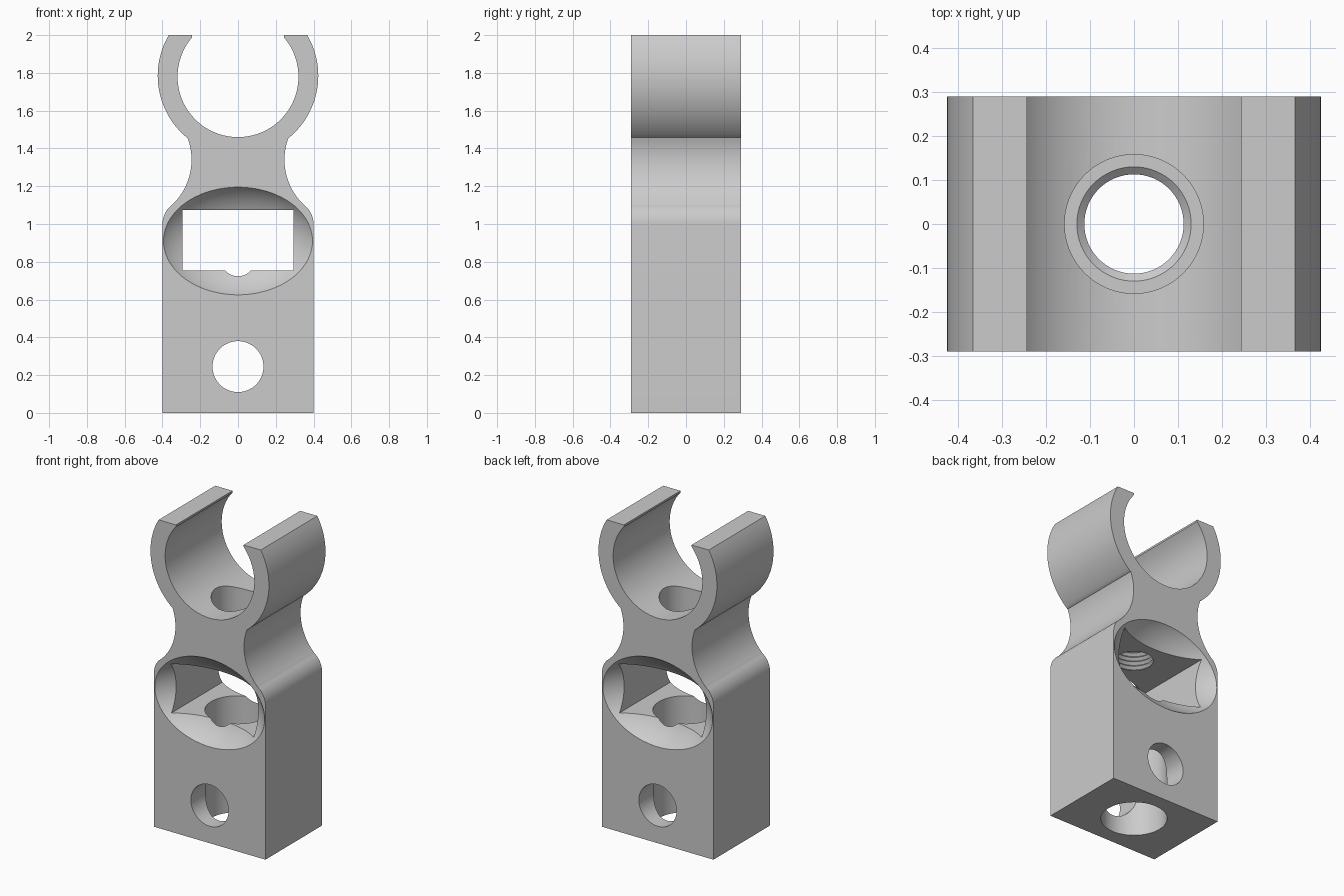
import bpy, bmesh
from math import radians, cos, sin, sqrt
from mathutils import Matrix

cube = bpy.data.objects.get("Cube")
if cube:
    bpy.data.objects.remove(cube, do_unlink=True)

HALF_DEPTH = 0.29

grey = bpy.data.materials.new("plain grey")
grey.use_nodes = True
grey.diffuse_color = (0.6, 0.6, 0.6, 1)
grey.node_tree.nodes["Principled BSDF"].inputs["Base Color"].default_value = (0.6, 0.6, 0.6, 1)


def make_object(name, bm):
    bmesh.ops.recalc_face_normals(bm, faces=bm.faces)
    mesh = bpy.data.meshes.new(name)
    bm.to_mesh(mesh)
    bm.free()
    mesh.materials.append(grey)
    obj = bpy.data.objects.new(name, mesh)
    bpy.context.collection.objects.link(obj)
    return obj


def arc(cx, cz, r, start, end, steps):
    angles = [radians(start + (end - start) * i / steps) for i in range(steps + 1)]
    return [(cx + r * cos(a), cz + r * sin(a)) for a in angles]


def lathe(name, profile, segments=64):
    """Closed solid of revolution about z from (radius, z) pairs."""
    bm = bmesh.new()
    rings = []
    for r, z in profile:
        rings.append(bmesh.ops.create_circle(
            bm, segments=segments, radius=r, matrix=Matrix.Translation((0, 0, z)))["verts"])
    for low, high in zip(rings, rings[1:]):
        for i in range(segments):
            j = (i + 1) % segments
            bm.faces.new((low[i], low[j], high[j], high[i]))
    bm.faces.new(rings[0])
    bm.faces.new(rings[-1])
    return make_object(name, bm)


def cut(target, cutter):
    cutter.hide_render = True
    mod = target.modifiers.new("cut", 'BOOLEAN')
    mod.operation = 'DIFFERENCE'
    mod.solver = 'EXACT'
    mod.object = cutter
    bpy.context.view_layer.objects.active = target
    bpy.ops.object.modifier_apply(modifier=mod.name)
    bpy.data.objects.remove(cutter, do_unlink=True)


# Body outline: block, rounded shoulder, waist, open clip; mirrored in x
half = [(0.4, 0)]
half += arc(0.273, 1.0, 0.127, 0, 55, 10)
half += arc(0.574, 1.34, 0.328, 225.7, 159, 20)
half += arc(0, 1.785, 0.425, -50, 30.4, 32)
half += [(0.243, 2.0)]
half += arc(0, 1.78, 0.32, 40.5, -90, 44)
outline = half + [(-x, z) for x, z in reversed(half[:-1])]

bm = bmesh.new()
face = bm.faces.new([bm.verts.new((x, -HALF_DEPTH, z)) for x, z in outline])
extruded = bmesh.ops.extrude_face_region(bm, geom=[face])["geom"]
bmesh.ops.translate(bm, vec=(0, 2 * HALF_DEPTH, 0),
                    verts=[v for v in extruded if isinstance(v, bmesh.types.BMVert)])
body = make_object("clip_bracket", bm)

# Oval dishes on front and back
for side in (-1, 1):
    bm = bmesh.new()
    bmesh.ops.create_uvsphere(
        bm, u_segments=96, v_segments=48, radius=1,
        matrix=Matrix.Translation((0, side * 0.434, 0.91)) @ Matrix.Diagonal((0.454, 0.291, 0.328, 1)))
    cut(body, make_object("dish_cutter", bm))

# Rectangular window through the block
bm = bmesh.new()
bmesh.ops.create_cube(bm, size=1, matrix=Matrix.Translation((0, 0, 0.915))
                      @ Matrix.Diagonal((0.59, 1, 0.32, 1)))
cut(body, make_object("window_cutter", bm))

# Round cross hole near the base
bm = bmesh.new()
bmesh.ops.create_cone(bm, cap_ends=True, segments=64, radius1=0.135, radius2=0.135, depth=1,
                      matrix=Matrix.Translation((0, 0, 0.245)) @ Matrix.Rotation(radians(90), 4, 'X'))
cut(body, make_object("cross_hole_cutter", bm))

# Vertical bores: wide socket below, counterbore under the clip
cut(body, lathe("socket_cutter", [(0.195, -0.1), (0.195, 0.85)]))
cut(body, lathe("counterbore_cutter", [(0.158, 1.27), (0.158, 1.7)]))

# Threaded bore joining the window and the counterbore
pitch, bottom = 0.03, 1.045
thread = [(0.113, bottom - 0.03)]
for i in range(8):
    thread += [(0.113, bottom + i * pitch), (0.13, bottom + (i + 0.5) * pitch)]
thread += [(0.113, bottom + 8 * pitch), (0.113, 1.4)]
cut(body, lathe("thread_cutter", thread))

# Smooth curved walls, sharp rims
bpy.ops.object.select_all(action='DESELECT')
body.select_set(True)
bpy.context.view_layer.objects.active = body
bpy.ops.object.shade_smooth_by_angle(angle=radians(25))
